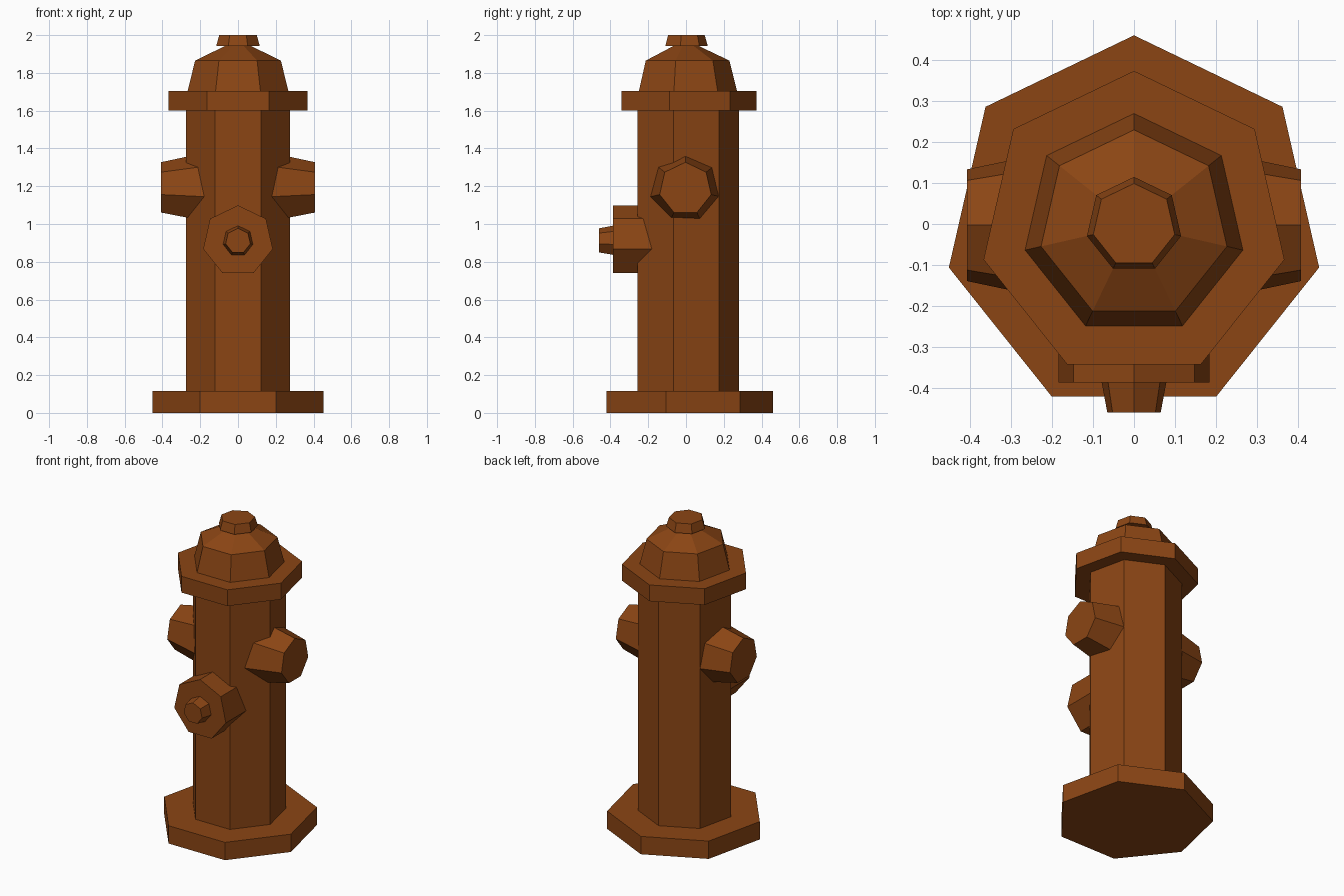
import bpy, bmesh
from math import sin, cos, tau

if "Cube" in bpy.data.objects:
    bpy.data.objects.remove(bpy.data.objects["Cube"])

SIDES = 7
mat = bpy.data.materials.new("brown_paint")
mat.diffuse_color = (0.258, 0.06, 0.007, 1)
mat.use_nodes = True
mat.node_tree.nodes["Principled BSDF"].inputs["Base Color"].default_value = mat.diffuse_color


def lathe(name, profile, place):
    """Seven-sided solid from (radius, distance) rings; place maps local to world."""
    bm = bmesh.new()
    rings = []
    for r, h in profile:
        rings.append([bm.verts.new(place(r * sin(tau * i / SIDES), r * cos(tau * i / SIDES), h))
                      for i in range(SIDES)])
    for lo, hi in zip(rings, rings[1:]):
        for i in range(SIDES):
            j = (i + 1) % SIDES
            bm.faces.new((lo[i], lo[j], hi[j], hi[i]))
    bm.faces.new(rings[0])
    bm.faces.new(rings[-1])
    bmesh.ops.recalc_face_normals(bm, faces=bm.faces)
    mesh = bpy.data.meshes.new(name)
    bm.to_mesh(mesh)
    bm.free()
    mesh.materials.append(mat)
    ob = bpy.data.objects.new(name, mesh)
    bpy.context.collection.objects.link(ob)
    return ob


def upright(a, b, h):
    return (a, b - 0.003, h)


def forward(a, b, h):
    return (a, -h, 0.91 + b)


# Upright body: foot, barrel, collar, bonnet and top nut
lathe("base_flange", [(0.464, 0), (0.464, 0.115)], upright)
lathe("barrel", [(0.283, 0.115), (0.283, 1.6)], upright)
lathe("collar", [(0.377, 1.6), (0.377, 1.705)], upright)
lathe("bonnet", [(0.273, 1.705), (0.233, 1.865), (0.065, 1.945)], upright)
lathe("top_nut", [(0.118, 1.943), (0.102, 2.0)], upright)

# Front outlet with its cap nut
lathe("front_outlet", [(0.189, 0.15), (0.189, 0.387)], forward)
lathe("front_outlet_nut", [(0.081, 0.387), (0.067, 0.46)], forward)

# Tapered side outlets, left and right
for side, s in (("left", -1), ("right", 1)):
    lathe(side + "_outlet", [(0.202, 0.12), (0.14, 0.408)],
          lambda a, b, h, s=s: (s * h, a - 0.003, 1.187 + b))
